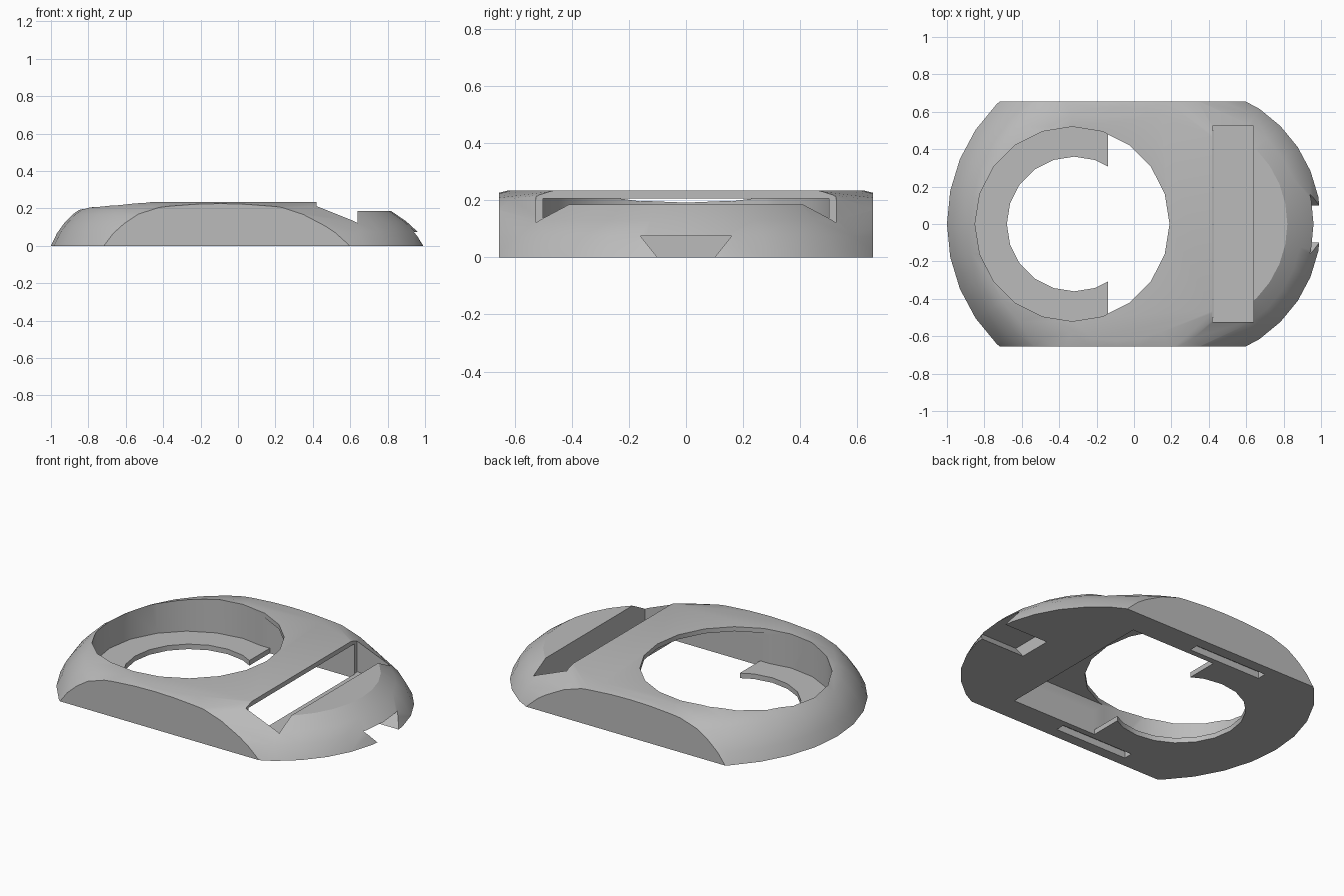
import bpy, bmesh, math
from mathutils import Matrix, Vector

if "Cube" in bpy.data.objects:
    bpy.data.objects.remove(bpy.data.objects["Cube"], do_unlink=True)

grey = bpy.data.materials.new("plain_grey")
grey.use_nodes = True
grey.diffuse_color = (0.5, 0.5, 0.5, 1)
grey.node_tree.nodes["Principled BSDF"].inputs["Base Color"].default_value = (0.5, 0.5, 0.5, 1)


def finish(name, bm):
    bmesh.ops.recalc_face_normals(bm, faces=bm.faces)
    mesh = bpy.data.meshes.new(name)
    bm.to_mesh(mesh)
    bm.free()
    mesh.materials.append(grey)
    obj = bpy.data.objects.new(name, mesh)
    bpy.context.collection.objects.link(obj)
    return obj


def box(name, x, y, z):
    bm = bmesh.new()
    bmesh.ops.create_cube(bm, size=1)
    for v in bm.verts:
        v.co = [r[0] if c < 0 else r[1] for c, r in zip(v.co, (x, y, z))]
    return finish(name, bm)


def cylinder(name, x, radius, z):
    bm = bmesh.new()
    bmesh.ops.create_cone(bm, cap_ends=True, segments=20, radius1=radius, radius2=radius,
                          depth=z[1] - z[0],
                          matrix=Matrix.Translation((x, 0, sum(z) / 2)))
    return finish(name, bm)


# Body: convex skin stretched over a large dome and a small dome
domes = [
    (-0.094, [(0.906, 0), (0.875, 0.065), (0.836, 0.12), (0.79, 0.168), (0.736, 0.205), (0.626, 0.233)]),
    (0.26, [(0.74, 0), (0.70, 0.075), (0.64, 0.13), (0.545, 0.185), (0.49, 0.233)]),
]
bm = bmesh.new()
segments = 32
for cx, profile in domes:
    for r, z in profile:
        for i in range(segments):
            a = math.tau * i / segments
            bm.verts.new((cx + r * math.cos(a), r * math.sin(a), z))
hull = bmesh.ops.convex_hull(bm, input=bm.verts)
spare = {v for v in hull["geom_interior"] + hull["geom_unused"] if isinstance(v, bmesh.types.BMVert)}
bmesh.ops.delete(bm, geom=list(spare), context="VERTS")

# Flat sides
for s in (-1, 1):
    cut = bmesh.ops.bisect_plane(bm, geom=bm.verts[:] + bm.edges[:] + bm.faces[:],
                                 plane_co=(0, s * 0.655, 0), plane_no=(0, s, 0), clear_outer=True)
    rim = [e for e in cut["geom_cut"] if isinstance(e, bmesh.types.BMEdge)]
    bmesh.ops.contextual_create(bm, geom=rim)
bmesh.ops.dissolve_limit(bm, angle_limit=0.002, verts=bm.verts, edges=bm.edges)
body = finish("case_body", bm)

# Openings
cutters = [
    box("lowered_end", (0.64, 1.2), (-1, 1), (0.185, 0.5)),
    cylinder("round_recess", -0.33, 0.52, (0.03, 0.5)),
    cylinder("round_hole", -0.32, 0.36, (-0.1, 0.3)),
    box("inner_cavity", (-0.43, 0.5), (-0.5, 0.5), (0.03, 0.206)),
    box("floor_opening", (-0.14, 0.425), (-0.5, 0.5), (-0.1, 0.15)),
    box("cross_slot", (0.42, 0.64), (-0.525, 0.525), (0.03, 0.5)),
]
for s in (-1, 1):
    cutters.append(box("side_pocket", (-0.43, 0.05), sorted((s * 0.535, s * 0.59)), (-0.1, 0.04)))

# Dovetail notch in the end, wider at its top
notch = box("end_notch", (0.70, 1.2), (-1, 1), (-0.06, 0.075))
for v in notch.data.vertices:
    v.co.y *= 0.16 if v.co.z > 0 else 0.052
cutters.append(notch)

bpy.context.view_layer.objects.active = body
for cutter in cutters:
    mod = body.modifiers.new(cutter.name, "BOOLEAN")
    mod.operation = "DIFFERENCE"
    mod.solver = "EXACT"
    mod.object = cutter
    bpy.ops.object.modifier_apply(modifier=mod.name)
    bpy.data.objects.remove(cutter, do_unlink=True)

bpy.ops.object.select_all(action="DESELECT")
body.select_set(True)
bpy.ops.object.shade_smooth_by_angle(angle=math.radians(28))
